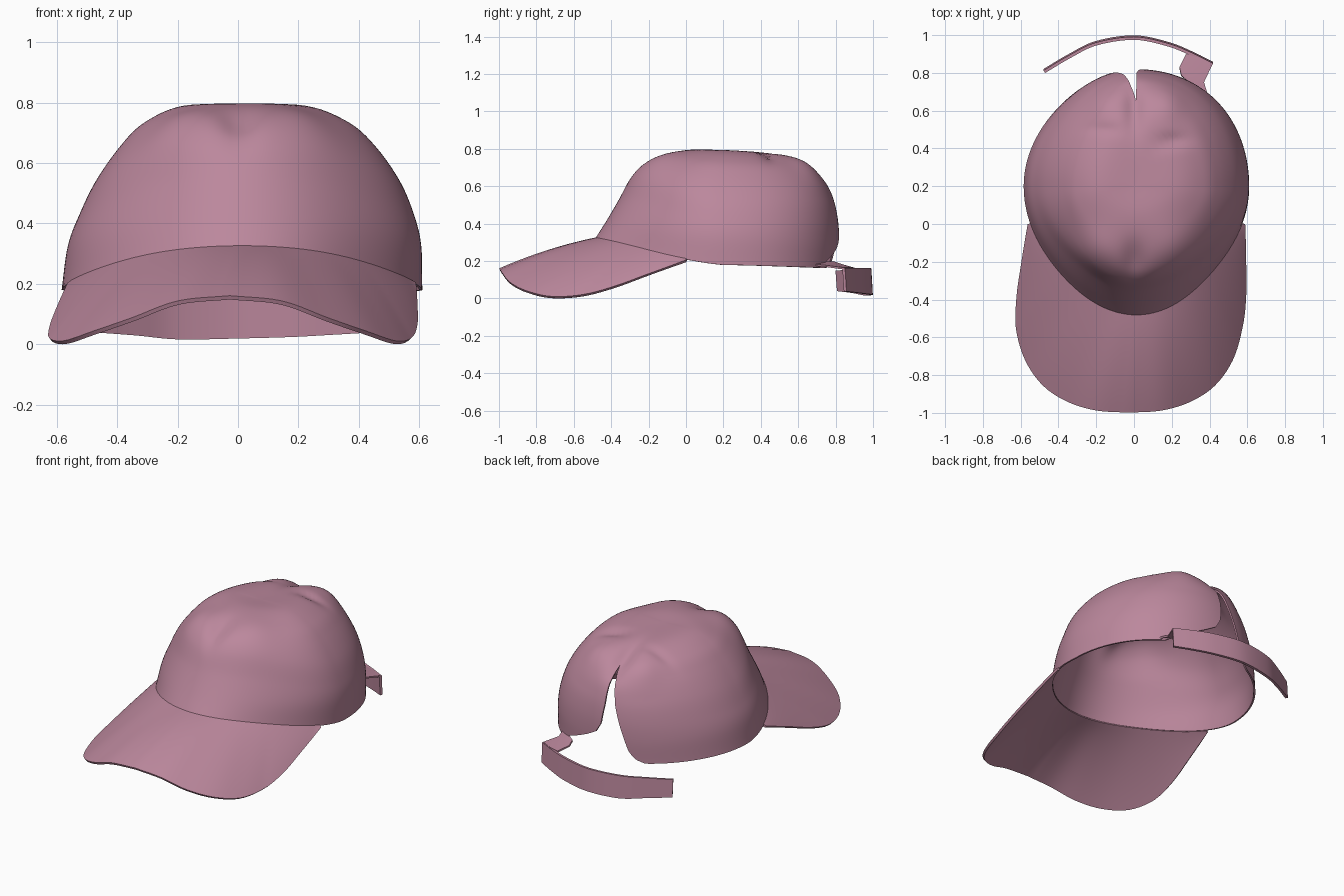
import bpy, bmesh, math
from mathutils import Vector

if "Cube" in bpy.data.objects:
    bpy.data.objects.remove(bpy.data.objects["Cube"])

pink = bpy.data.materials.new("dusty_pink")
pink.diffuse_color = (0.50, 0.245, 0.335, 1)
pink.use_nodes = True
pink.node_tree.nodes["Principled BSDF"].inputs["Base Color"].default_value = pink.diffuse_color


def spline(pts, t):
    """Catmull-Rom point at t in 0..1"""
    n = len(pts) - 1
    i = min(int(t * n), n - 1)
    f = t * n - i
    p1, p2 = Vector(pts[i]), Vector(pts[i + 1])
    p0 = Vector(pts[i - 1]) if i > 0 else 2 * p1 - p2
    p3 = Vector(pts[i + 2]) if i + 2 <= n else 2 * p2 - p1
    return 0.5 * (2 * p1 + (p2 - p0) * f + (2 * p0 - 5 * p1 + 4 * p2 - p3) * f * f
                  + (3 * p1 - p0 - 3 * p2 + p3) * f ** 3)


def lerp_table(tab, z):
    if z <= tab[0][0]:
        return tab[0][1]
    for (a, u), (b, v) in zip(tab, tab[1:]):
        if z <= b:
            return u + (v - u) * (z - a) / (b - a)
    return tab[-1][1]


def sheet(name, rows, thick, angle=40):
    """Thin solid cloth sheet from a grid of points"""
    bm = bmesh.new()
    grid = [[bm.verts.new(p) for p in row] for row in rows]
    for r0, r1 in zip(grid, grid[1:]):
        for k in range(len(r0) - 1):
            bm.faces.new((r0[k], r0[k + 1], r1[k + 1], r1[k]))
    bmesh.ops.remove_doubles(bm, verts=bm.verts, dist=0.0008)
    bmesh.ops.recalc_face_normals(bm, faces=bm.faces)
    me = bpy.data.meshes.new(name)
    bm.to_mesh(me)
    bm.free()
    ob = bpy.data.objects.new(name, me)
    bpy.context.collection.objects.link(ob)
    me.materials.append(pink)
    mod = ob.modifiers.new("cloth", 'SOLIDIFY')
    mod.thickness, mod.offset = thick, 0
    bpy.ops.object.select_all(action='DESELECT')
    bpy.context.view_layer.objects.active = ob
    ob.select_set(True)
    bpy.ops.object.modifier_apply(modifier="cloth")
    bpy.ops.object.shade_smooth_by_angle(angle=math.radians(angle))
    return ob


# Crown profiles (radius from the centre line, height), rim to top
CY = 0.2
FRONT = [(.68, .325), (.62, .42), (.55, .54), (.485, .665), (.41, .735), (.29, .777), (.15, .797), (0, .79)]
SIDE = [(.592, .185), (.58, .33), (.55, .43), (.50, .54), (.42, .655), (.335, .735), (.2, .79), (0, .79)]
BACK = [(.61, .165), (.615, .3), (.608, .42), (.585, .53), (.54, .63), (.45, .715), (.30, .772), (0, .79)]
# Rear slit half widths by height, on the +x and -x sides
SLIT_R = [(.165, .34), (.20, .28), (.24, .20), (.28, .12), (.32, .05), (.38, .015), (.5, 0), (.72, 0)]
SLIT_L = [(.165, .25), (.19, .195), (.24, .16), (.3, .14), (.5, .07), (.65, .03), (.72, 0)]
# Soft dents (+) and bulges (-) in the top: x, y, width, length, depth
DENTS = [(0, -.2, .06, .10, .03), (0, .62, .05, .13, .035), (.2, .44, .09, .04, .02),
         (-.16, .5, .10, .03, .01), (.18, .64, .09, .10, -.025), (-.16, .64, .08, .10, -.02),
         (-.2, -.15, .12, .12, -.022), (.2, -.12, .12, .12, -.015)]
# Bulge (+) or pinch (-) of the four diagonal quarters: (right side, back half)
QUARTER = {(1, 1): .02, (0, 1): -.03, (1, 0): -.055, (0, 0): -.045}


def crown_point(phi, t):
    """phi is 0 at the back and turns towards +x"""
    c, s = math.cos(phi), math.sin(phi)
    end = spline(BACK if c > 0 else FRONT, t)
    side = spline(SIDE, t)
    w = abs(c) ** 1.3
    q = QUARTER[int(s > 0), int(c > 0)] * math.sin(2 * phi) ** 2
    x, y = side[0] * s * (1 + q), CY + end[0] * c * (1 + q)
    z = side[1] * (1 - w) + end[1] * w
    x += 0.013 + 0.02 * math.sin(math.pi * t) * abs(s)
    for dx, dy, sx, sy, d in DENTS:
        if z > 0.55:
            z -= d * min(1, (z - .55) / .1) * math.exp(-((x - dx) / sx) ** 2 - ((y - dy) / sy) ** 2)
    return Vector((x, y, z))


rows = []
ROWS, COLS = 48, 130
for j in range(ROWS + 1):
    t = j / ROWS
    z, r = spline(BACK, t)[1], max(spline(SIDE, t)[0], 0.05)
    a0 = math.asin(lerp_table(SLIT_R, z) / r)
    a1 = 2 * math.pi - math.asin(lerp_table(SLIT_L, z) / r)
    rows.append([crown_point(a0 + (a1 - a0) * k / COLS, t) for k in range(COLS + 1)])
sheet("crown", rows, 0.010)

# Brim: lofted from the crown's front rim to a drooping outer edge
EDGE = [(0, -.996, .16), (.17, -.985, .143), (.32, -.94, .088), (.45, -.855, .043), (.545, -.72, .012),
        (.595, -.55, .022), (.603, -.38, .067), (.59, -.2, .133), (.572, 0, .205)]
rows = []
for j in range(15):
    f = j / 14
    row = []
    for k in range(-40, 41):
        u, sign = abs(k) / 40, (1 if k >= 0 else -1)
        inner = crown_point(math.pi - sign * u * math.radians(73), 0.0)
        outer = spline(EDGE, u)
        outer.x = outer.x * sign + 0.013 - 0.032 * min(1.25, -outer.y / 0.45)
        p = inner.lerp(outer, f)
        p.z += 0.06 * f * (1 - f) * (1 - u ** 2)
        row.append(p)
    rows.append(row)
sheet("brim", rows, 0.014, 60)

# Loose adjusting strap behind the slit: x, y, bottom, top
STRAP = [(-.475, .81, .045, .155), (-.34, .89, .035, .16), (-.2, .957, .022, .163), (0, .987, .025, .166),
         (.18, .952, .03, .168), (.31, .9, .037, .168), (.415, .847, .043, .168)]
pts = [spline([Vector(p) for p in STRAP], k / 36) for k in range(37)]
sheet("strap", [[(x, y + 0.004, lo) for x, y, lo, hi in pts],
                [(x, y - 0.004, hi) for x, y, lo, hi in pts]], 0.016)

# Tab joining the strap to the crown rim
rows = [[(.25, .785, .20), (.24, .83, .185), (.275, .9, .165)],
        [(.32, .725, .195), (.32, .80, .18), (.345, .88, .165)],
        [(.39, .68, .185), (.37, .75, .178), (.415, .845, .165)]]
sheet("strap_tab", rows, 0.010)

# Rest the lowest point on the ground
low = min(v.co.z for o in bpy.data.objects for v in o.data.vertices)
for o in bpy.data.objects:
    o.location.z -= low
